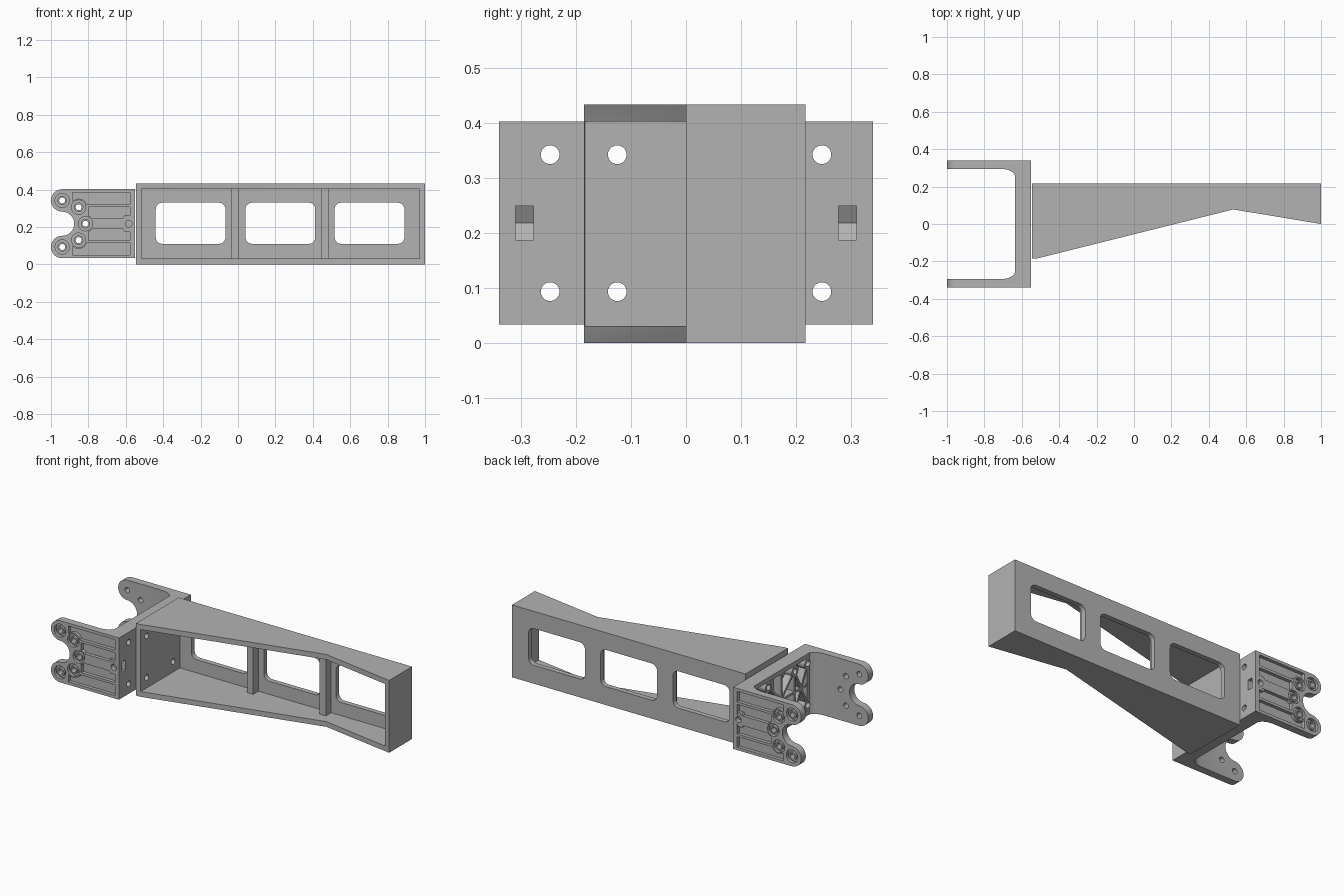
import bpy, bmesh
from math import cos, sin, pi, radians
from mathutils import Vector

cube = bpy.data.objects.get("Cube")
if cube:
    bpy.data.objects.remove(cube, do_unlink=True)

grey = bpy.data.materials.new("plain grey")
grey.use_nodes = True
GREY = (0.45, 0.45, 0.45, 1)
grey.diffuse_color = GREY
grey.node_tree.nodes["Principled BSDF"].inputs["Base Color"].default_value = GREY


# Outline helpers (2D)
def arc(u, v, r, start, end, n=16):
    angles = [radians(start + (end - start) * i / n) for i in range(n + 1)]
    return [(u + r * cos(a), v + r * sin(a)) for a in angles]


def circle(u, v, r, n=32):
    return arc(u, v, r, 0, 360, n)[:-1]


def rect(u0, u1, v0, v1):
    return [(u0, v0), (u1, v0), (u1, v1), (u0, v1)]


def rounded(u0, u1, v0, v1, r):
    return (arc(u1 - r, v1 - r, r, 0, 90, 8) + arc(u0 + r, v1 - r, r, 90, 180, 8)
            + arc(u0 + r, v0 + r, r, 180, 270, 8) + arc(u1 - r, v0 + r, r, 270, 360, 8))


def strip(p, q, w):
    p, q = Vector(p), Vector(q)
    d = (q - p).normalized() * w / 2
    s = Vector((-d.y, d.x))
    return [tuple(c) for c in (p + s, q + s, q - s, p - s)]


# Solid from outlines, extruded along an axis between a and b
def prism(name, outlines, axis, a, b):
    place = {"x": lambda u, v, w: (w, u, v),
             "y": lambda u, v, w: (u, w, v),
             "z": lambda u, v, w: (u, v, w)}[axis]
    bm = bmesh.new()
    for pts in outlines:
        lo = [bm.verts.new(place(u, v, a)) for u, v in pts]
        hi = [bm.verts.new(place(u, v, b)) for u, v in pts]
        bm.faces.new(lo)
        bm.faces.new(hi)
        for i in range(len(pts)):
            j = (i + 1) % len(pts)
            bm.faces.new((lo[i], lo[j], hi[j], hi[i]))
    bmesh.ops.recalc_face_normals(bm, faces=bm.faces)
    mesh = bpy.data.meshes.new(name)
    bm.to_mesh(mesh)
    bm.free()
    mesh.materials.append(grey)
    ob = bpy.data.objects.new(name, mesh)
    bpy.context.collection.objects.link(ob)
    return ob


def combine(body, operation, outlines, axis, a, b):
    tool = prism("tool", outlines, axis, a, b)
    mod = body.modifiers.new("bool", "BOOLEAN")
    mod.operation = operation
    mod.solver = "EXACT"
    mod.object = tool
    bpy.context.view_layer.objects.active = body
    bpy.ops.object.modifier_apply(modifier=mod.name)
    bpy.data.objects.remove(tool, do_unlink=True)


def cut(body, *args):
    combine(body, "DIFFERENCE", *args)


def add(body, *args):
    combine(body, "UNION", *args)


def finish(body):
    bpy.ops.object.select_all(action="DESELECT")
    body.select_set(True)
    bpy.context.view_layer.objects.active = body
    bpy.ops.object.shade_smooth_by_angle(angle=radians(30))


MID = 0.2175                 # mid height
BOLT_Z = (0.093, 0.342)

# Tapered open box arm
arm = prism("tapered_arm", [[(-0.545, -0.185), (-0.52, -0.185), (0.53, 0.078),
                             (1, 0), (1, 0.217), (-0.545, 0.217)]], "z", 0, 0.433)
cut(arm, [rect(-0.516, 0.97, 0.031, 0.402)], "y", -0.4, 0.187)
# Upright ribs inside the back wall
add(arm, [rect(x, x + 0.042, 0.02, 0.412) for x in (-0.038, 0.443)], "y", 0.137, 0.2)
# Windows
cut(arm, [rounded(x, x + 0.373, 0.11, 0.33, 0.035) for x in (-0.44, 0.04, 0.517)],
    "y", 0.1, 0.3)
cut(arm, [circle(y, z, 0.017) for y in (-0.125, 0.125) for z in BOLT_Z], "x", -0.6, -0.5)
finish(arm)

# U-shaped bracket
half = [(-1, 0.34), (-1, 0.295), (-0.7, 0.295), (-0.675, 0.29), (-0.65, 0.278), (-0.635, 0.26)]
bracket = prism("fork_bracket",
                [[(-0.55, 0.34)] + half + [(x, -y) for x, y in reversed(half)]
                 + [(-0.55, -0.34)]], "z", 0.033, 0.402)

# Rounded lobes and notch at the fork ends
PIVOT, REACH, LOBE = -0.94, 0.1245, 0.06
cut(bracket, [[(-1.1, 0.5), (PIVOT, 0.5)]
              + arc(PIVOT, MID + REACH, LOBE, 90, 270)
              + arc(PIVOT, MID, REACH - LOBE, 90, -90)[1:]
              + arc(PIVOT, MID - REACH, LOBE, 90, 270)[1:]
              + [(PIVOT, -0.1), (-1.1, -0.1)]], "y", -0.5, 0.5)

bolts = arc(PIVOT, MID, REACH, -90, 90, 4)


def discs(r):
    return [circle(u, v, r) for u, v in bolts]


# Outer face relief on both fork sides
for s in (-1, 1):
    rows = []
    for x, lo, hi in ((-0.885, 0.104, 0.167), (-0.8, 0.029, 0.089)):
        rows += [rect(x, -0.577, MID + lo, MID + hi), rect(x, -0.577, MID - hi, MID - lo)]
    cut(bracket, rows, "y", s * 0.32, s * 0.36)
    add(bracket, [[(-0.632, MID), (-0.608, MID + 0.043), (-0.57, MID + 0.043),
                   (-0.57, MID - 0.043), (-0.608, MID - 0.043)]], "y", s * 0.315, s * 0.3385)
    add(bracket, discs(0.046), "y", s * 0.305, s * 0.339)
    cut(bracket, discs(0.038), "y", s * 0.322, s * 0.36)
    add(bracket, discs(0.025), "y", s * 0.31, s * 0.3385)
    cut(bracket, discs(0.016), "y", s * 0.28, s * 0.36)
    # Nut slot and its cross bolt hole
    cut(bracket, [[(-0.53, MID - 0.031), (-0.53, MID + 0.031), (-0.602, MID + 0.031),
                   (-0.62, MID), (-0.602, MID - 0.031)]], "y", s * 0.277, s * 0.31)
    cut(bracket, [circle(-0.585, MID, 0.018)], "y", s * 0.3, s * 0.36)

# Ribbed pocket in the base plate
cut(bracket, [rect(-0.236, 0.236, 0.06, 0.375)], "x", -0.7, -0.585)
low, high = BOLT_Z
ribs = [((-0.25, MID), (0.25, MID)), ((0, 0.05), (0, 0.385))]
for s in (-1, 1):
    inner, outer = s * 0.125, s * 0.247
    ribs += [((inner, 0.05), (inner, 0.385)),
             ((outer, low), (inner, high)), ((outer, high), (inner, low)),
             ((inner, low), (-inner, high))]
for i, (p, q) in enumerate(ribs):
    add(bracket, [strip(p, q, 0.014)], "x", -0.634 + 0.0004 * i, -0.575 + 0.0004 * i)
holes = [(y, z) for y in (-0.247, -0.125, 0.125, 0.247) for z in BOLT_Z]
add(bracket, [circle(y, z, 0.032) for y, z in holes], "x", -0.6345, -0.565)
cut(bracket, [circle(y, z, 0.017) for y, z in holes], "x", -0.75, -0.5)
finish(bracket)
